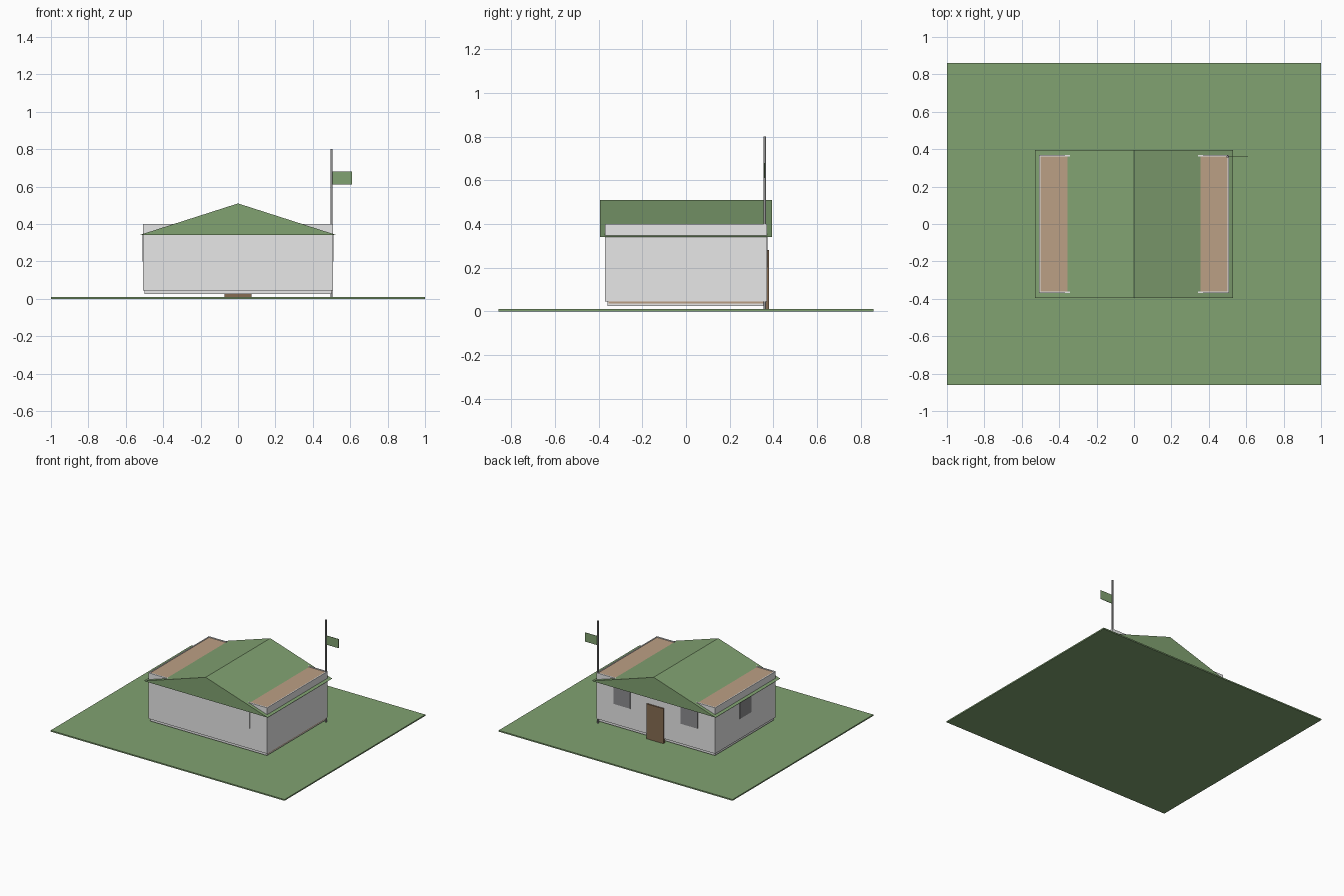
import bpy
import bmesh
from mathutils import Matrix

if "Cube" in bpy.data.objects:
    bpy.data.objects.remove(bpy.data.objects["Cube"], do_unlink=True)


def material(name, r, g, b):
    m = bpy.data.materials.new(name)
    m.use_nodes = True
    m.diffuse_color = (r, g, b, 1)
    bsdf = next(n for n in m.node_tree.nodes if n.type == "BSDF_PRINCIPLED")
    bsdf.inputs["Base Color"].default_value = (r, g, b, 1)
    return m


green = material("grass green", 0.22, 0.36, 0.165)
white = material("wall white", 0.8, 0.8, 0.8)
tan = material("tan boards", 0.5, 0.35, 0.235)
brown = material("door brown", 0.24, 0.15, 0.085)
glass = material("dark glass", 0.27, 0.27, 0.28)
metal = material("pole grey", 0.3, 0.3, 0.3)


def finish(name, bm, mat):
    bmesh.ops.recalc_face_normals(bm, faces=bm.faces)
    mesh = bpy.data.meshes.new(name)
    bm.to_mesh(mesh)
    bm.free()
    mesh.materials.append(mat)
    obj = bpy.data.objects.new(name, mesh)
    bpy.context.collection.objects.link(obj)
    return obj


def box(name, mat, xs, ys, zs):
    """Box given by its range along each axis."""
    bm = bmesh.new()
    bmesh.ops.create_cube(bm, size=1)
    for v in bm.verts:
        for i, (lo, hi) in enumerate((xs, ys, zs)):
            v.co[i] = hi if v.co[i] > 0 else lo
    return finish(name, bm, mat)


# Lawn and floors
box("lawn", green, (-1, 1), (-0.86, 0.86), (0, 0.01))
box("foundation", white, (-0.5, 0.5), (-0.36, 0.36), (0.025, 0.05))
box("floor", tan, (-0.49, 0.503), (-0.355, 0.355), (0.035, 0.046))
box("ceiling", tan, (-0.5, 0.5), (-0.36, 0.36), (0.38, 0.396))

# Thin outer walls
HEIGHT = (0.045, 0.4)
box("front_wall", white, (-0.508, 0.508), (-0.37, -0.36), HEIGHT)
box("back_wall", white, (-0.508, 0.508), (0.36, 0.37), HEIGHT)
box("left_wall", white, (0.5, 0.508), (-0.36, 0.36), HEIGHT)
box("right_wall", white, (-0.508, -0.5), (-0.36, 0.36), HEIGHT)

# Windows and door
SILL = (0.2, 0.34)
for i, x in enumerate((-0.288, 0, 0.288)):
    span = (x - 0.072, x + 0.072)
    box(f"front_window_{i + 1}", white, span, (-0.372, -0.368), SILL)
    if x:
        box(f"back_window_{i + 1}", glass, span, (0.368, 0.373), SILL)
box("left_window", white, (0.506, 0.51), (-0.072, 0.072), SILL)
box("right_window", glass, (-0.511, -0.506), (-0.072, 0.072), SILL)
box("door", brown, (-0.072, 0.072), (0.362, 0.38), (0.01, 0.28))

# Gabled roof: triangular profile extruded front to back
bm = bmesh.new()
profile = [bm.verts.new((x, -0.395, z))
           for x, z in ((-0.53, 0.34), (0.53, 0.34), (0, 0.51))]
face = bm.faces.new(profile)
result = bmesh.ops.extrude_face_region(bm, geom=[face])
moved = [v for v in result["geom"] if isinstance(v, bmesh.types.BMVert)]
bmesh.ops.translate(bm, verts=moved, vec=(0, 0.79, 0))
if not face.is_valid or not any(f.normal.y < -0.9 or f == face for f in bm.faces):
    bm.faces.new(profile)
finish("roof", bm, green)

# Flagpole and flag
bm = bmesh.new()
bmesh.ops.create_cone(bm, cap_ends=True, segments=16, radius1=0.006, radius2=0.006,
                      depth=0.795, matrix=Matrix.Translation((0.5, 0.36, 0.4025)))
pole = finish("flagpole", bm, metal)
for p in pole.data.polygons:
    p.use_smooth = len(p.vertices) == 4
box("flag", green, (0.503, 0.61), (0.358, 0.361), (0.61, 0.68))
